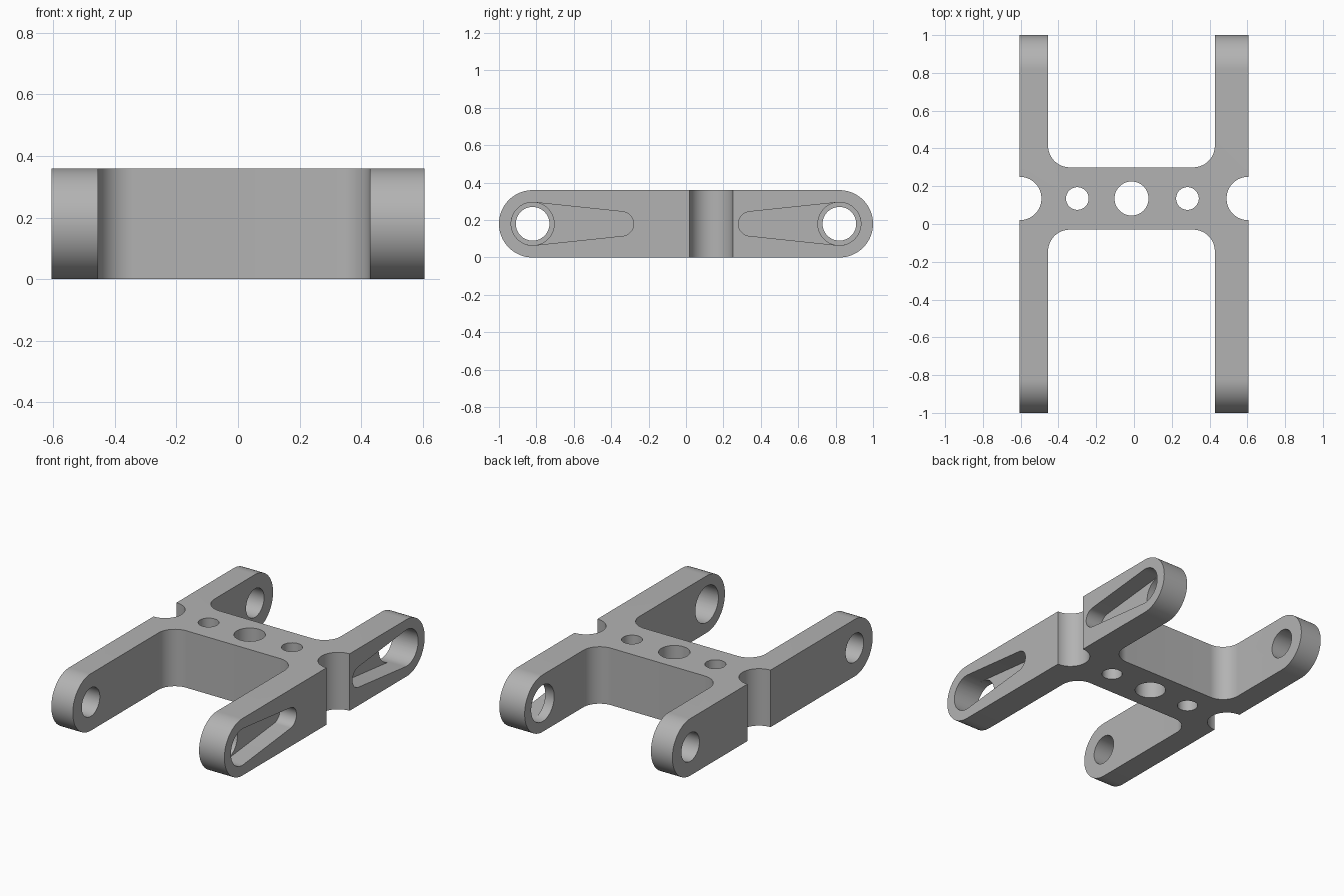
import bpy
import bmesh
from math import sin, cos, pi, asin
from mathutils import Vector

cube = bpy.data.objects.get("Cube")
if cube:
    bpy.data.objects.remove(cube, do_unlink=True)

HEIGHT = 0.36
MID = HEIGHT / 2          # pivot height, also the arm end radius
PIVOT = 1 - MID           # pivot distance along y
OUTER = 0.605             # outer faces of the arms
INNER_R, INNER_L = -0.455, 0.428
WEB_Y = 0.135             # middle of the cross web
WEB_FRONT, WEB_BACK = -0.03, 0.30
FILLET = 0.115


def arc(u, v, r, start, end, steps=24):
    """Points on an arc, angles in units of pi."""
    angles = [pi * (start + (end - start) * i / steps) for i in range(steps + 1)]
    return [(u + r * cos(a), v + r * sin(a)) for a in angles]


def prism(name, points, axis, low, high):
    """Extrude a closed profile along x (profile in y, z) or z (profile in x, y)."""
    def place(p):
        return Vector((low, *p)) if axis == "x" else Vector((*p, low))
    bm = bmesh.new()
    face = bm.faces.new([bm.verts.new(place(p)) for p in points])
    extruded = bmesh.ops.extrude_face_region(bm, geom=[face])["geom"]
    shift = Vector((high - low, 0, 0)) if axis == "x" else Vector((0, 0, high - low))
    bmesh.ops.translate(bm, vec=shift,
                        verts=[g for g in extruded if isinstance(g, bmesh.types.BMVert)])
    bmesh.ops.recalc_face_normals(bm, faces=bm.faces)
    mesh = bpy.data.meshes.new(name)
    bm.to_mesh(mesh)
    bm.free()
    obj = bpy.data.objects.new(name, mesh)
    bpy.context.collection.objects.link(obj)
    return obj


def circle(u, v, r):
    return arc(u, v, r, 0, 2, 64)[:-1]


# Plan outline: four arms, filleted web and side notches
f = FILLET
outline = [(-OUTER, -1), (INNER_R, -1)]
outline += arc(INNER_R + f, WEB_FRONT - f, f, 1, 0.5)
outline += arc(INNER_L - f, WEB_FRONT - f, f, 0.5, 0)
outline += [(INNER_L, -1), (OUTER, -1)]
outline += arc(OUTER, WEB_Y, 0.115, 1.5, 0.5, 32)
outline += [(OUTER, 1), (INNER_L, 1)]
outline += arc(INNER_L - f, WEB_BACK + f, f, 2, 1.5)
outline += arc(INNER_R + f, WEB_BACK + f, f, 1.5, 1)
outline += [(INNER_R, 1), (-OUTER, 1)]
outline += arc(-OUTER, WEB_Y, 0.115, 0.5, -0.5, 32)
bracket = prism("bracket", outline, "z", -0.1, HEIGHT + 0.1)

# Side envelope with rounded arm ends
side = arc(PIVOT, MID, MID, -0.5, 0.5, 48) + arc(-PIVOT, MID, MID, 0.5, 1.5, 48)
tools = [(prism("side_envelope", side, "x", -0.8, 0.8), "INTERSECT")]

# Vertical holes through the web
for x, r in ((-0.30, 0.06), (-0.013, 0.09), (0.283, 0.06)):
    tools.append((prism("web_hole", circle(x, WEB_Y, r), "z", -0.2, 0.6), "DIFFERENCE"))

# Pivot holes, plus tapered blind pockets in the left arms
BIG, SMALL, SLOT_END, DEPTH = 0.115, 0.065, 0.345, 0.115
tilt = asin((BIG - SMALL) / (PIVOT - SLOT_END)) / pi
for s in (-1, 1):
    pocket = arc(PIVOT, MID, BIG, -0.5 - tilt, 0.5 + tilt, 48)
    pocket += arc(SLOT_END, MID, SMALL, 0.5 + tilt, 1.5 - tilt, 32)
    pocket = [(s * y, z) for y, z in pocket]
    tools += [
        (prism("pocket", pocket, "x", OUTER - DEPTH, 0.8), "DIFFERENCE"),
        (prism("left_pivot_hole", circle(s * PIVOT, MID, BIG), "x", 0.2, 0.9), "DIFFERENCE"),
        (prism("right_pivot_hole", circle(s * PIVOT, MID, 0.09), "x", -0.8, -0.2), "DIFFERENCE"),
    ]

for tool, operation in tools:
    mod = bracket.modifiers.new(tool.name, "BOOLEAN")
    mod.operation = operation
    mod.solver = "EXACT"
    mod.object = tool

# Bake the cuts and discard the cutters
graph = bpy.context.evaluated_depsgraph_get()
baked = bpy.data.meshes.new_from_object(bracket.evaluated_get(graph))
bracket.modifiers.clear()
bracket.data = baked
for tool, _ in tools:
    bpy.data.objects.remove(tool, do_unlink=True)

# Single plain metal colour
grey = bpy.data.materials.new("grey_metal")
grey.use_nodes = True
colour = (0.45, 0.45, 0.45, 1)
grey.diffuse_color = colour
grey.node_tree.nodes["Principled BSDF"].inputs["Base Color"].default_value = colour
bracket.data.materials.clear()
bracket.data.materials.append(grey)

bpy.ops.object.select_all(action="DESELECT")
bracket.select_set(True)
bpy.context.view_layer.objects.active = bracket
bpy.ops.object.shade_smooth_by_angle(angle=pi / 6)
